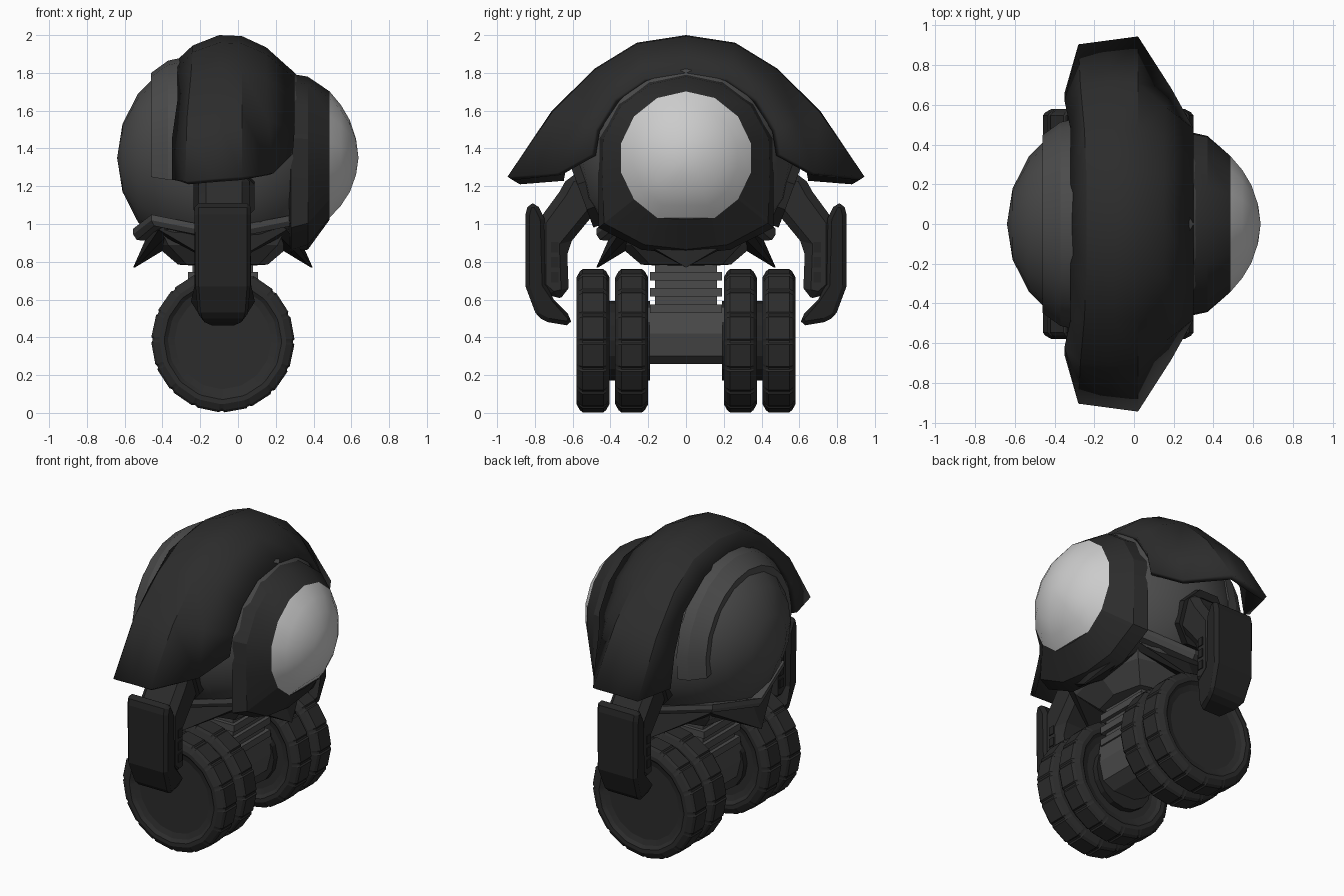
import bpy, bmesh, math
from math import sin, cos, pi

if "Cube" in bpy.data.objects:
    bpy.data.objects.remove(bpy.data.objects["Cube"])

CX, CZ = -0.06, 1.35      # body centre


def material(name, v):
    m = bpy.data.materials.new(name)
    m.diffuse_color = (v, v, v, 1)
    m.use_nodes = True
    m.node_tree.nodes["Principled BSDF"].inputs["Base Color"].default_value = m.diffuse_color
    return m


DARK, MID = material("dark_grey", 0.025), material("mid_grey", 0.07)
BLACK, LIGHT = material("near_black", 0.018), material("light_grey", 0.55)


def make(name, verts, faces, mat, closed=True, mirror="", thick=0, bevel=0, smooth=20):
    me = bpy.data.meshes.new(name)
    me.from_pydata(verts, [], faces)
    bm = bmesh.new()
    bm.from_mesh(me)
    bmesh.ops.remove_doubles(bm, verts=bm.verts, dist=1e-5)
    if closed:
        bmesh.ops.recalc_face_normals(bm, faces=bm.faces)
    bm.to_mesh(me)
    bm.free()
    ob = bpy.data.objects.new(name, me)
    bpy.context.collection.objects.link(ob)
    me.materials.append(mat)
    bpy.ops.object.select_all(action='DESELECT')
    ob.select_set(True)
    bpy.context.view_layer.objects.active = ob
    if smooth:
        bpy.ops.object.shade_smooth_by_angle(angle=math.radians(smooth))
    if bevel:
        b = ob.modifiers.new("bevel", 'BEVEL')
        b.width, b.segments, b.limit_method = bevel, 1, 'ANGLE'
    if mirror:
        m = ob.modifiers.new("mirror", 'MIRROR')
        m.use_axis = ('x' in mirror, 'y' in mirror, False)
    if thick:
        s = ob.modifiers.new("thickness", 'SOLIDIFY')
        s.thickness, s.offset = thick, -1
    return ob


def grid(rows, loop=False):
    n, k = len(rows), len(rows[0])
    faces = [(i * k + j, (i + 1) % n * k + j, (i + 1) % n * k + j + 1, i * k + j + 1)
             for i in range(n if loop else n - 1) for j in range(k - 1)]
    return [p for r in rows for p in r], faces


def prism(name, prof, x0, x1, mat, **kw):
    # (y, z) outline pushed along x
    n = len(prof)
    v = [(x, y, z) for x in (x0, x1) for y, z in prof]
    f = [tuple(range(n)), tuple(range(n, 2 * n))]
    f += [(i, (i + 1) % n, n + (i + 1) % n, n + i) for i in range(n)]
    return make(name, v, f, mat, smooth=0, **kw)


def box(name, x, y, z, mat, **kw):
    return prism(name, [(y[0], z[0]), (y[1], z[0]), (y[1], z[1]), (y[0], z[1])], *x, mat, **kw)


def lathe_x(name, prof, angles, mat, rad=lambda r, a: r, loop=True, **kw):
    # (x, r) profile turned about the body's x axis
    rows = [[(x, rad(r, a) * cos(a), CZ + rad(r, a) * sin(a)) for x, r in prof] for a in angles]
    return make(name, *grid(rows, loop), mat, **kw)


def lathe_y(name, prof, angles, mat, lift=None, **kw):
    # (y, r) profile turned about the axle; lift gives the tread blocks
    rows = []
    for i, a in enumerate(angles):
        rr = [(y, r + (lift[i % 4] if lift and r > 0.34 else 0)) for y, r in prof]
        rows.append([(-0.08 + r * cos(a), y, 0.382 + r * sin(a)) for y, r in rr])
    return make(name, *grid(rows, True), mat, mirror="y", **kw)


def turn(n, start=0.0):
    return [start + 2 * pi * i / n for i in range(n)]


# round body
R = 0.58
ball = [[(CX - R * cos(pi * j / 10), R * sin(pi * j / 10) * cos(a), CZ + R * sin(pi * j / 10) * sin(a))
         for j in range(11)] for a in turn(16)]
make("body_ball", *grid(ball, True), MID, smooth=40)

# raised arch on the back of the body
lathe_x("back_arch", [(-.46, .40), (-.46, .45), (-.37, .515), (-.30, .53), (-.30, .49), (-.46, .40)],
        [math.radians(-13 + 206 * i / 12) for i in range(13)], MID, loop=False)

# hood with flared side wings: half rows from crest to wing edge, back to front
hood = [
    [(-.32, 0, 1.87), (-.32, .26, 1.82), (-.32, .48, 1.66), (-.35, .62, 1.45), (-.35, .66, 1.235)],
    [(-.24, 0, 1.945), (-.24, .26, 1.91), (-.25, .48, 1.78), (-.27, .70, 1.56), (-.28, .905, 1.225)],
    [(-.10, 0, 2.0), (-.10, .26, 1.96), (-.10, .48, 1.825), (-.12, .71, 1.60), (-.13, .925, 1.24)],
    [(.02, 0, 1.995), (.02, .26, 1.955), (.02, .48, 1.82), (.02, .71, 1.59), (.02, .945, 1.25)],
    [(.15, 0, 1.935), (.15, .25, 1.90), (.15, .44, 1.77), (.16, .59, 1.55), (.19, .68, 1.27)],
    [(.30, 0, 1.80), (.30, .22, 1.77), (.30, .38, 1.66), (.30, .48, 1.50), (.29, .50, 1.37)]]
make("hood", *grid(hood), DARK, closed=False, mirror="y", thick=0.035, smooth=25)


# collar around the eye: slim at the top, wide jowls and a chin below
def collar_radius(r, a):
    s, w = sin(a), (r - .345) / .11
    if r < .36:
        return r * (.93 if s < -.99 else 1)
    return r + w * (.03 if s < -.95 else .055 if s < -.85 else .10 if s < -.5 else -.025 * max(s, 0))


around = turn(14, pi / 2)
lathe_x("eye_collar", [(.27, .43), (.28, .475), (.37, .455), (.485, .352), (.47, .32), (.27, .43)],
        around, DARK, rad=collar_radius, smooth=25)

# eye lens, flat at its lower edge
lathe_x("eye_lens", [(.46, 0), (.485, .352), (.545, .28), (.592, .2), (.625, .1), (.638, 0)],
        around[:7] + around[8:], LIGHT, smooth=40)

# zigzag belt under the body: high at the corners, low between
belt, skirt, bowl = [], [], []
for i, a in enumerate(turn(8)):
    def ring(pts):
        return [(-.08 + r * cos(a), r * sin(a), z) for r, z in pts]
    r, z = (.535, 1.05) if i % 2 else (.475, .975)
    belt.append(ring(((r - .09, z - .02), (r, z), (r, z - .03), (r - .02, z - .06), (r - .14, z - .07), (r - .09, z - .02))))
    # dark skirt with four hanging points, arched between them
    skirt.append(ring(((.44, .99), (.48, .97), (.43, .93), (.36, .94), (.44, .99)) if i % 2 else
                      ((.40, .94), (.475, .77), (.465, .77), (.30, .87), (.40, .94))))
    k = 1.08 if i % 2 else .95
    bowl.append(ring([(q * k, h) for q, h in ((0, .97), (.43, .97), (.38, .89), (.25, .785), (0, .77))]))
make("zigzag_belt", *grid(belt, True), MID, smooth=0)
make("pointed_skirt", *grid(skirt, True), BLACK, smooth=0)
make("lower_bowl", *grid(bowl, True), MID, smooth=0)

# ribbed neck and axle block
box("neck", (-.24, .08), (-.165, .165), (.5, .82), MID)
for z in (.53, .615, .70):
    box("neck_rib", (-.265, .105), (-.19, .19), (z, z + .045), MID)
hub = [(-.25, .56), (.09, .56), (.11, .42), (.08, .30), (.0, .26), (-.16, .26), (-.24, .30), (-.27, .42)]
make("axle_block", [(x, y, z) for y in (-.21, .21) for x, z in hub],
     [tuple(range(8)), tuple(range(8, 16))] + [(i, (i + 1) % 8, 8 + (i + 1) % 8, 8 + i) for i in range(8)],
     MID, smooth=0)

# twin wheels on each side
step = 2 * pi / 16
tread = [step * (i + d) for i in range(16) for d in (.0, .06, .86, .92)]
wheel = [(-.06, 0), (-.06, .255), (-.07, .29), (-.0875, .31), (-.0875, .335), (-.07, .36), (-.055, .372)]
wheel += [(-t, r) for t, r in reversed(wheel)]
for y in (.2875, .4925):
    lathe_y("wheel", [(y + t, r) for t, r in wheel], tread, DARK, lift=(0, .007, .007, 0), smooth=15)
lathe_y("wheel_axle", [(.19, 0), (.19, .21), (.5, .21), (.5, 0)], turn(16), BLACK)

# shoulder socket: octagon frame lying on the ball
sock = []
for a in turn(8, pi / 8):
    sock.append([(-.075 + r * cos(a), .53 + d + .37 * r * sin(a), 1.15 + r * sin(a) - .37 * d)
                 for r, d in ((.13, -.06), (.175, -.06), (.175, .02), (.13, .02), (.13, -.06))])
make("shoulder_socket", *grid(sock, True), BLACK, mirror="y", smooth=0)

# bent arm, its slots and the outer forearm guard
prism("arm", [(.44, 1.22), (.53, 1.28), (.62, 1.26), (.67, 1.17), (.78, 1.02), (.78, .66), (.71, .60), (.62, .62),
              (.63, .88), (.49, 1.05)], -.21, .06, DARK, mirror="y", bevel=.04)
for z in (.69, .77, .85):
    box("arm_slot", (-.216, .066), (.675, .715), (z, z + .055), BLACK, mirror="y")
guard = prism("forearm_guard", [(.79, 1.11), (.835, 1.11), (.85, 1.05), (.85, .67), (.79, .51), (.73, .48), (.61, .46),
                                (.61, .51), (.70, .60), (.74, .68), (.75, 1.03)], -.23, .07, BLACK, mirror="y", bevel=.022)
for v in guard.data.vertices:      # narrow, rounded lower end
    if v.co.z < .55:
        v.co.x = -.08 + (v.co.x + .08) * (.92 if v.co.y > .77 else .8 if v.co.y > .7 else .5)
